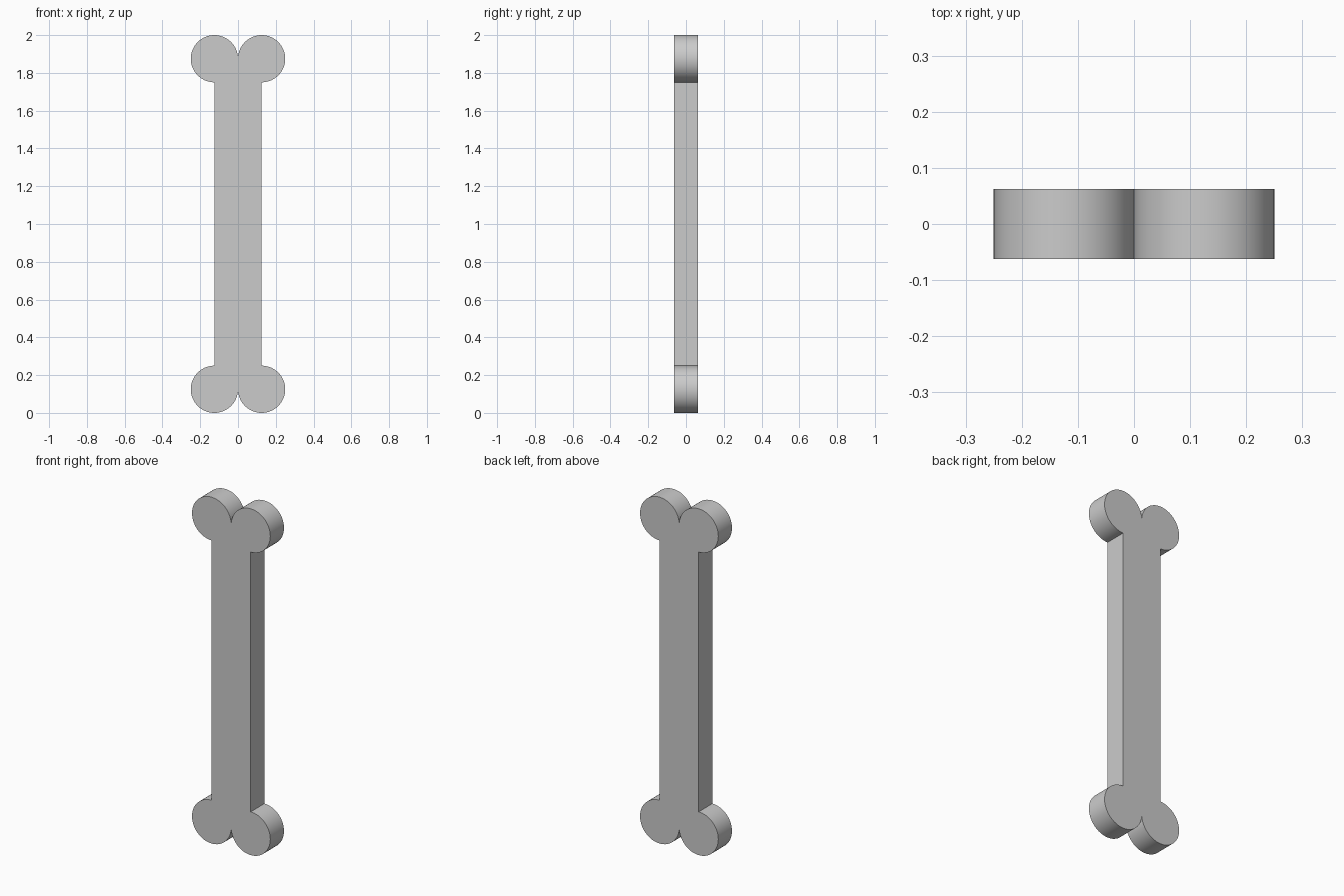
import bpy, bmesh
from math import radians, cos, sin

if "Cube" in bpy.data.objects:
    bpy.data.objects.remove(bpy.data.objects["Cube"])

R = 0.125          # lobe radius, also half the shaft width
HEIGHT = 2.0
DEPTH = 0.125
STEPS = 48         # segments per three-quarter lobe


def lobe(cx, cz, start):
    """Three-quarter circle, counter-clockwise from the start angle."""
    angles = [radians(start + 270 * i / STEPS) for i in range(STEPS + 1)]
    return [(cx + R * cos(a), cz + R * sin(a)) for a in angles]


# Bone outline: four lobes joined by the straight shaft sides
outline = (lobe(R, R, 180) + lobe(R, HEIGHT - R, -90)
           + lobe(-R, HEIGHT - R, 0) + lobe(-R, R, 90))

# Extrude the outline from front to back
bm = bmesh.new()
verts = [bm.verts.new((x, -DEPTH / 2, z)) for x, z in outline]
bmesh.ops.remove_doubles(bm, verts=verts, dist=1e-5)
bm.verts.ensure_lookup_table()
front = bm.faces.new(bm.verts[:])
result = bmesh.ops.extrude_face_region(bm, geom=[front], use_keep_orig=True)
back = [g for g in result["geom"] if isinstance(g, bmesh.types.BMVert)]
bmesh.ops.translate(bm, verts=back, vec=(0, DEPTH, 0))
bmesh.ops.recalc_face_normals(bm, faces=bm.faces[:])

mesh = bpy.data.meshes.new("bone")
bm.to_mesh(mesh)
bm.free()
bone = bpy.data.objects.new("bone", mesh)
bpy.context.collection.objects.link(bone)

# Smooth lobes, sharp rims and notches
bpy.context.view_layer.objects.active = bone
bone.select_set(True)
bpy.ops.object.shade_smooth_by_angle(angle=radians(30))
